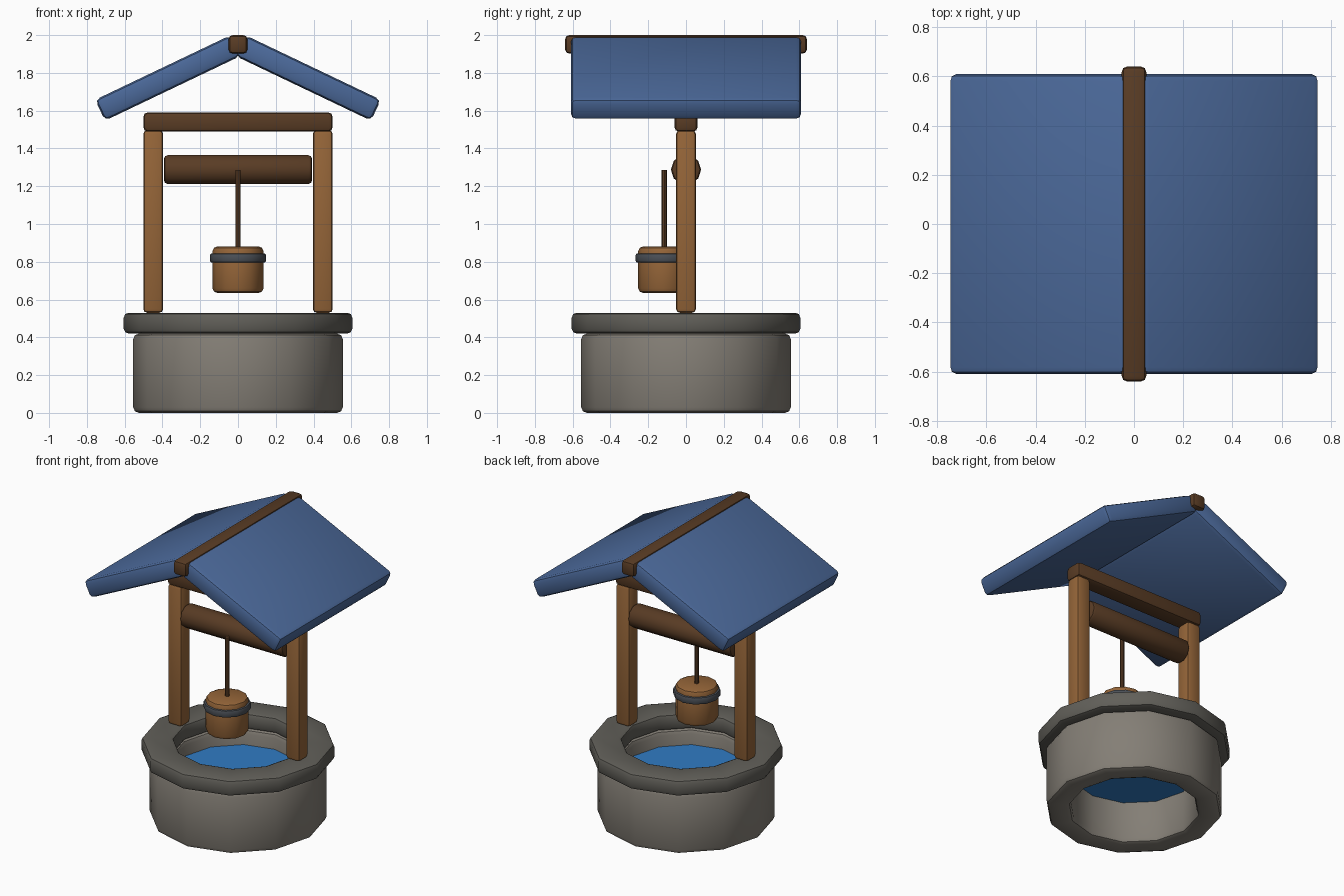
import bpy, bmesh, math
from mathutils import Matrix, Vector

if "Cube" in bpy.data.objects:
    bpy.data.objects.remove(bpy.data.objects["Cube"])


def material(name, color):
    m = bpy.data.materials.new(name)
    m.diffuse_color = (*color, 1)
    m.use_nodes = True
    m.node_tree.nodes["Principled BSDF"].inputs["Base Color"].default_value = m.diffuse_color
    return m


STONE = material("stone", (0.23, 0.21, 0.18))
DARK_STONE = material("dark_stone", (0.12, 0.115, 0.10))
WOOD = material("wood", (0.30, 0.13, 0.04))
DARK_WOOD = material("dark_wood", (0.10, 0.045, 0.018))
BLUE = material("roof_blue", (0.07, 0.14, 0.32))
IRON = material("iron", (0.07, 0.08, 0.095))
WATER = material("water", (0.03, 0.20, 0.55))


def finish(name, bm, mat, bevel):
    """Round the hard edges, then smooth shade by angle."""
    bmesh.ops.recalc_face_normals(bm, faces=bm.faces)
    if bevel:
        edges = [e for e in bm.edges
                 if e.is_manifold and e.calc_face_angle(0) > math.radians(50)]
        bmesh.ops.bevel(bm, geom=edges, offset=bevel, segments=2, profile=0.5,
                        affect='EDGES', clamp_overlap=True)
    me = bpy.data.meshes.new(name)
    bm.to_mesh(me)
    bm.free()
    me.materials.append(mat)
    ob = bpy.data.objects.new(name, me)
    bpy.context.collection.objects.link(ob)
    bpy.ops.object.select_all(action='DESELECT')
    ob.select_set(True)
    bpy.context.view_layer.objects.active = ob
    bpy.ops.object.shade_smooth_by_angle(angle=math.radians(40))
    return ob


def box(name, center, size, mat, bevel=0.02, rot=Matrix()):
    bm = bmesh.new()
    m = Matrix.Translation(center) @ rot @ Matrix.Diagonal((*size, 1))
    bmesh.ops.create_cube(bm, size=1, matrix=m)
    return finish(name, bm, mat, bevel)


def cylinder(name, center, radius, length, sides, mat, bevel=0.02, rot=Matrix()):
    """First vertex lies on the local x axis."""
    bm = bmesh.new()
    loops = [[bm.verts.new((radius * math.cos(2 * math.pi * i / sides),
                            radius * math.sin(2 * math.pi * i / sides), z))
              for i in range(sides)] for z in (-length / 2, length / 2)]
    for i in range(sides):
        j = (i + 1) % sides
        bm.faces.new((loops[0][i], loops[0][j], loops[1][j], loops[1][i]))
    bm.faces.new(loops[0][::-1])
    bm.faces.new(loops[1])
    bm.transform(Matrix.Translation(center) @ rot)
    return finish(name, bm, mat, bevel)


def ring(name, center, r_out, r_in, z0, z1, sides, mat, bevel):
    """Square profile turned around the vertical axis."""
    bm = bmesh.new()
    profile = [(r_out, z0), (r_out, z1), (r_in, z1), (r_in, z0)]
    rows = []
    for i in range(sides):
        a = 2 * math.pi * i / sides
        rows.append([bm.verts.new((center[0] + r * math.cos(a),
                                   center[1] + r * math.sin(a), z)) for r, z in profile])
    for i in range(sides):
        a, b = rows[i], rows[(i + 1) % sides]
        for k in range(4):
            n = (k + 1) % 4
            bm.faces.new((a[k], b[k], b[n], a[n]))
    return finish(name, bm, mat, bevel)


# Stone shaft, rim and water
ring("stone_wall", (0, 0), 0.555, 0.40, 0.0, 0.42, 12, STONE, 0.03)
ring("stone_rim", (0, 0), 0.605, 0.40, 0.42, 0.53, 12, DARK_STONE, 0.025)
cylinder("water", (0, 0, 0.30), 0.40, 0.03, 12, WATER, 0)

# Posts and cross beam
for side, label in ((-1, "left"), (1, "right")):
    box(label + "_post", (side * 0.449, 0, 1.013), (0.105, 0.105, 0.966), WOOD)
box("cross_beam", (0, 0, 1.54), (1.0, 0.12, 0.10), DARK_WOOD)

# Winding drum, turned to lie along x with a corner on the y axis
cylinder("winding_drum", (0, 0, 1.288), 0.08, 0.785, 10, DARK_WOOD, 0.02,
         Matrix.Rotation(math.pi / 2, 4, 'Y') @ Matrix.Rotation(math.pi / 2, 4, 'Z'))

# Rope and bucket
BY = -0.118
cylinder("rope", (0, BY + 0.003, 1.075), 0.014, 0.42, 8, DARK_WOOD, 0)
cylinder("bucket", (0, BY, 0.758), 0.135, 0.246, 12, WOOD, 0.025)
ring("bucket_hoop", (0, BY), 0.149, 0.125, 0.795, 0.845, 12, IRON, 0.011)

# Roof slabs, each running down from the ridge
SLOPE = math.radians(25.5)
LENGTH, THICK, START = 0.795, 0.122, -0.015
for side, label in ((-1, "left"), (1, "right")):
    down = Vector((side * math.cos(SLOPE), 0, -math.sin(SLOPE)))
    up = Vector((side * math.sin(SLOPE), 0, math.cos(SLOPE)))
    center = Vector((0, 0, 1.883)) + down * (START + LENGTH / 2) + up * THICK / 2
    box(label + "_roof_slab", center, (LENGTH, 1.22, THICK), BLUE, 0.028,
        Matrix.Rotation(side * SLOPE, 4, 'Y'))
box("ridge_beam", (0, 0, 1.951), (0.10, 1.28, 0.098), DARK_WOOD, 0.022)
